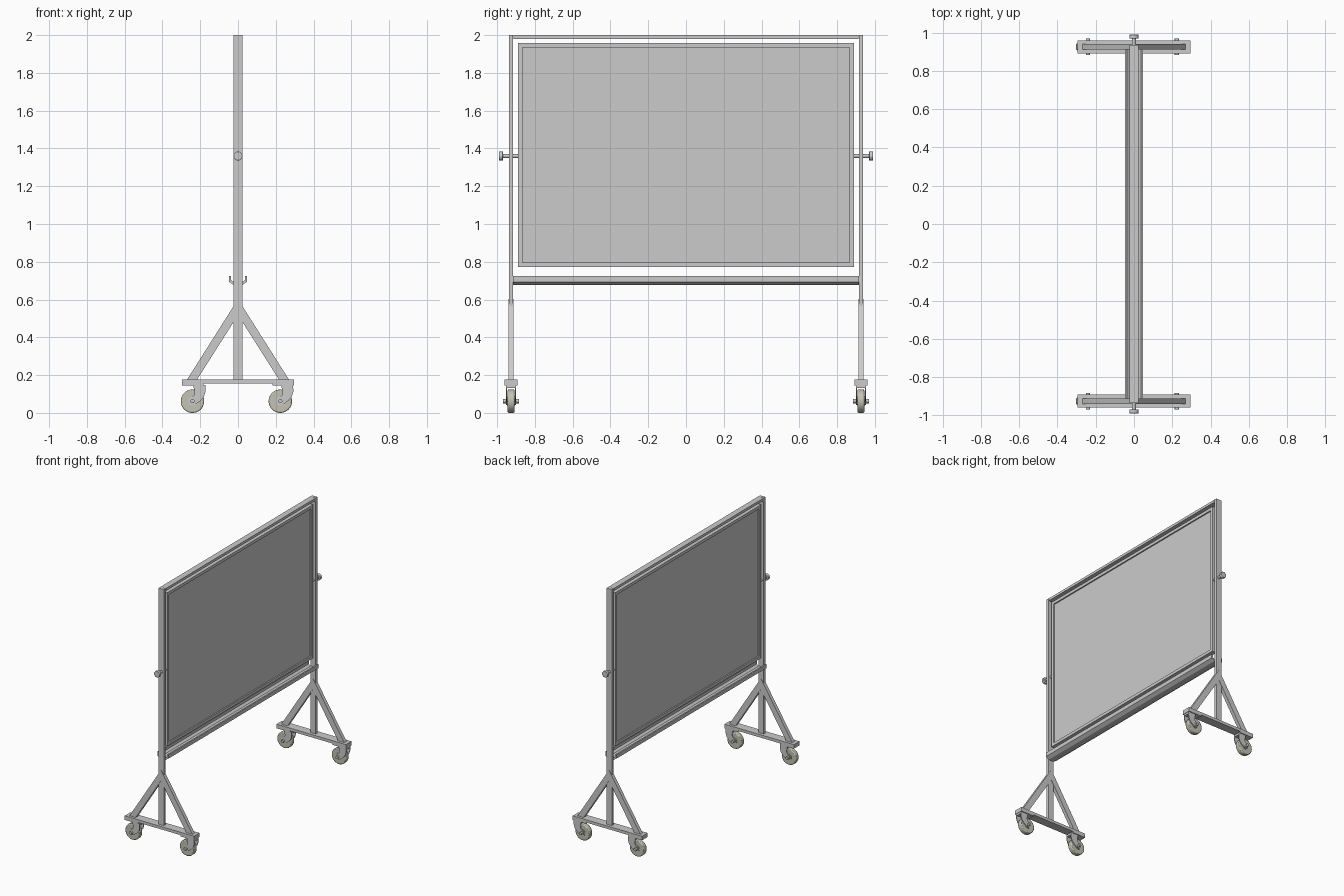
import bpy, bmesh, math
from mathutils import Vector, Matrix

if "Cube" in bpy.data.objects:
    bpy.data.objects.remove(bpy.data.objects["Cube"])

POST_Y = 0.926


def finish(bm, name, mat=None, smooth=False, bevel=0):
    bmesh.ops.recalc_face_normals(bm, faces=bm.faces)
    me = bpy.data.meshes.new(name)
    bm.to_mesh(me)
    bm.free()
    ob = bpy.data.objects.new(name, me)
    bpy.context.collection.objects.link(ob)
    if mat:
        me.materials.append(mat)
    if bevel:
        mod = ob.modifiers.new("bevel", 'BEVEL')
        mod.width, mod.segments, mod.limit_method = bevel, 2, 'ANGLE'
    if smooth:
        bpy.ops.object.select_all(action='DESELECT')
        ob.select_set(True)
        bpy.context.view_layer.objects.active = ob
        bpy.ops.object.shade_smooth_by_angle(angle=math.radians(35))
    return ob


def box(name, x0, x1, y0, y1, z0, z1):
    bm = bmesh.new()
    m = Matrix.Translation(((x0+x1)/2, (y0+y1)/2, (z0+z1)/2)) @ Matrix.Diagonal((x1-x0, y1-y0, z1-z0, 1))
    bmesh.ops.create_cube(bm, size=1, matrix=m)
    return finish(bm, name)


def prism(name, pts, y0, y1):
    """Extrude an (x, z) outline along y."""
    bm = bmesh.new()
    f = bm.faces.new([bm.verts.new((x, y0, z)) for x, z in pts])
    ext = bmesh.ops.extrude_face_region(bm, geom=[f])['geom']
    bmesh.ops.translate(bm, vec=(0, y1-y0, 0), verts=[v for v in ext if isinstance(v, bmesh.types.BMVert)])
    return finish(bm, name)


def rod(name, x, z, y0, y1, r, sides=24, mat=None, bevel=0):
    """Cylinder lying along y."""
    bm = bmesh.new()
    m = Matrix.Translation((x, (y0+y1)/2, z)) @ Matrix.Rotation(math.pi/2, 4, 'X')
    bmesh.ops.create_cone(bm, cap_ends=True, segments=sides, radius1=r, radius2=r, depth=abs(y1-y0), matrix=m)
    return finish(bm, name, mat, True, bevel)


def frame(name, hx, hy, z0, z1, w):
    """Rectangular frame around the x axis: width w, half depth hx."""
    bm = bmesh.new()
    rings = []
    for x in (-hx, hx):
        for i in (0, w):
            rings.append([bm.verts.new((x, y, z)) for y, z in
                          ((-hy+i, z0+i), (hy-i, z0+i), (hy-i, z1-i), (-hy+i, z1-i))])
    a, b, c, d = rings
    for p, q in ((a, b), (b, d), (d, c), (c, a)):
        for k in range(4):
            n = (k+1) % 4
            bm.faces.new((p[k], p[n], q[n], q[k]))
    return finish(bm, name)


rubber = bpy.data.materials.new("cream_rubber")
rubber.diffuse_color = (0.55, 0.54, 0.44, 1)
rubber.use_nodes = True
rubber.node_tree.nodes["Principled BSDF"].inputs["Base Color"].default_value = rubber.diffuse_color

# Board
frame("board_frame", 0.019, 0.889, 0.772, 1.957, 0.023)
box("board_panel", -0.009, 0.009, -0.868, 0.868, 0.793, 1.936)

# Top rail and tray
box("top_rail", -0.023, 0.023, -POST_Y+0.012, POST_Y-0.012, 1.98, 2.0)
half = [(0.022, 0.677), (0.048, 0.694), (0.048, 0.724), (0.037, 0.724), (0.037, 0.703), (0.02, 0.691)]
prism("tray", half + [(-x, z) for x, z in reversed(half)], -POST_Y+0.01, POST_Y-0.01)

# Fork outline relative to the wheel axle
fork = [(0.004, 0.086), (0.068, 0.086), (0.069, 0.05), (0.06, 0.022), (0.042, 0.002), (0.018, -0.015),
        (0, -0.019), (-0.013, -0.013), (-0.018, 0), (-0.013, 0.013), (0, 0.022), (0.01, 0.034), (0.012, 0.05)]

for s, side in ((-1, "left"), (1, "right")):
    y = s * POST_Y
    # Post with pivot bolt and knob
    box(f"{side}_post", -0.023, 0.023, y-0.011, y+0.011, 0.17, 2.0)
    rod(f"{side}_pivot_bolt", 0, 1.36, s*0.88, s*0.975, 0.011)
    rod(f"{side}_pivot_knob", 0, 1.36, s*0.969, s*0.991, 0.024, bevel=0.003)
    # Foot
    box(f"{side}_foot_bar", -0.296, 0.296, y-0.034, y+0.034, 0.156, 0.178)
    for d in (-1, 1):
        prism(f"{side}_brace", [(d*0.27, 0.176), (0, 0.602), (0, 0.518), (d*0.217, 0.176)], y-0.014, y+0.014)
    # Casters
    for ax, px in ((-0.241, -0.239), (0.224, 0.239)):
        az = 0.062
        box(f"{side}_caster_plate", px-0.057, px+0.057, y-0.034, y+0.034, 0.146, 0.158)
        for t in (-1, 1):
            prism(f"{side}_caster_fork", [(ax+u, az+v) for u, v in fork], y+t*0.021, y+t*0.027)
        box(f"{side}_fork_bridge", ax+0.005, ax+0.068, y-0.022, y+0.022, 0.132, 0.148)
        rod(f"{side}_wheel", ax, az, y-0.018, y+0.018, 0.062, 40, rubber, 0.006)
        rod(f"{side}_wheel_hub", ax, az, y-0.021, y+0.021, 0.024)
        rod(f"{side}_axle", ax, az, y-0.043, y+0.043, 0.011, 16)
